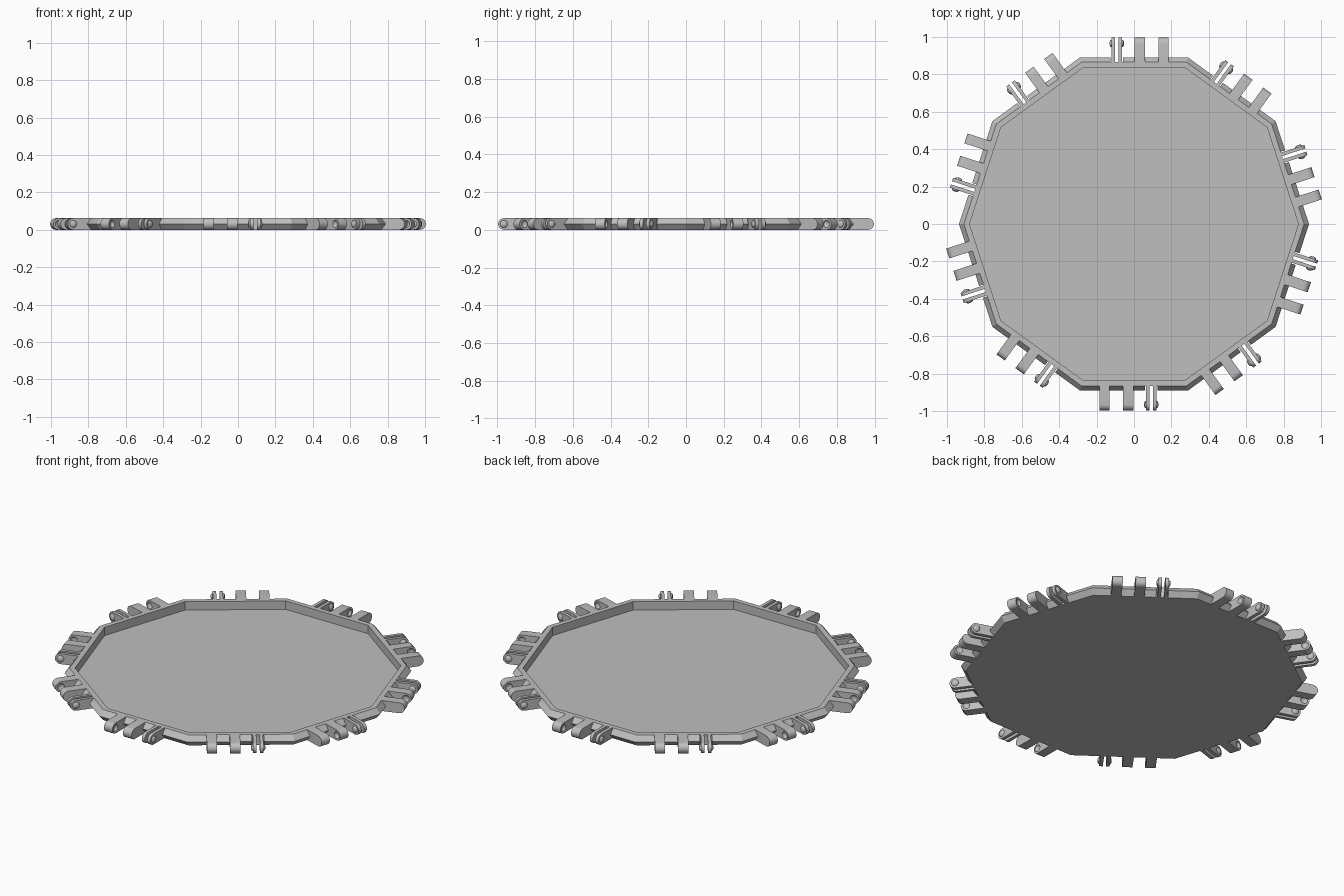
import bpy, bmesh, math
from mathutils import Matrix, Vector

cube = bpy.data.objects.get("Cube")
if cube:
    bpy.data.objects.remove(cube, do_unlink=True)

SIDES = 10
H = 0.062          # overall height
MID = H / 2
EDGE = 0.865       # centre to rim edge
PIN = 0.965        # centre to hinge axis

grey = bpy.data.materials.new("light_grey")
grey.use_nodes = True
COLOUR = (0.52, 0.52, 0.52, 1)
grey.diffuse_color = COLOUR
grey.node_tree.nodes["Principled BSDF"].inputs["Base Color"].default_value = COLOUR


def make_object(name, bm):
    bmesh.ops.recalc_face_normals(bm, faces=bm.faces)
    mesh = bpy.data.meshes.new(name)
    bm.to_mesh(mesh)
    bm.free()
    mesh.materials.append(grey)
    obj = bpy.data.objects.new(name, mesh)
    bpy.context.collection.objects.link(obj)
    return obj


def turns():
    return [Matrix.Rotation(math.tau * k / SIDES, 4, 'Z') for k in range(SIDES)]


def add_arm(bm, x0, x1, turn):
    """Flat arm along -y with a fully rounded outer end."""
    profile = [(-EDGE + 0.002, 0), (-EDGE + 0.002, H)]
    for i in range(13):
        a = math.pi * (0.5 + i / 12)
        profile.append((-PIN + MID * math.cos(a), MID + MID * math.sin(a)))
    face = bm.faces.new([bm.verts.new(turn @ Vector((x0, y, z))) for y, z in profile])
    ext = bmesh.ops.extrude_face_region(bm, geom=[face])
    shift = turn @ Vector((x1 - x0, 0, 0))
    moved = [v for v in ext["geom"] if isinstance(v, bmesh.types.BMVert)]
    bmesh.ops.translate(bm, verts=moved, vec=shift)


def add_button(bm, x, depth, radius, turn):
    """Flattened ball centred on the hinge axis."""
    m = turn @ Matrix.Translation((x, -PIN, MID)) @ Matrix.Diagonal((depth, radius, radius, 1))
    m = m @ Matrix.Rotation(math.pi / 2, 4, 'Y')
    bmesh.ops.create_uvsphere(bm, u_segments=16, v_segments=8, radius=1, matrix=m)


def cut(obj, cutter):
    cutter.hide_render = True
    cutter.hide_set(True)
    mod = obj.modifiers.new("cut", 'BOOLEAN')
    mod.operation = 'DIFFERENCE'
    mod.solver = 'EXACT'
    mod.object = cutter
    bpy.context.view_layer.update()
    result = bpy.data.meshes.new_from_object(obj.evaluated_get(bpy.context.evaluated_depsgraph_get()))
    obj.modifiers.clear()
    obj.data = result
    bpy.data.objects.remove(cutter, do_unlink=True)


# Tray: ridged outer wall, flat rim, recessed floor
bm = bmesh.new()
rings = []
for apothem, z in [(EDGE, 0), (0.89, MID), (EDGE, H), (0.836, H), (0.836, 0.012)]:
    r = apothem / math.cos(math.pi / SIDES)
    rings.append([bm.verts.new((r * math.cos(math.tau * k / SIDES),
                                r * math.sin(math.tau * k / SIDES), z)) for k in range(SIDES)])
for low, high in zip(rings, rings[1:]):
    for k in range(SIDES):
        n = (k + 1) % SIDES
        bm.faces.new((low[k], low[n], high[n], high[k]))
bm.faces.new(rings[0])
bm.faces.new(rings[-1])
tray = make_object("tray", bm)

# Clearance notches behind the clips
bm = bmesh.new()
for turn in turns():
    m = turn @ Matrix.Translation((0.092, -EDGE - 0.05, MID)) @ Matrix.Diagonal((0.066, 0.1, 0.2, 1))
    bmesh.ops.create_cube(bm, size=1, matrix=m)
cut(tray, make_object("notch_cutter", bm))

# Solid hinge tabs with facing dimples
bm = bmesh.new()
dimples = bmesh.new()
for turn in turns():
    add_arm(bm, -0.185, -0.13, turn)
    add_arm(bm, -0.06, -0.004, turn)
    add_button(dimples, -0.13, 0.012, 0.02, turn)
    add_button(dimples, -0.06, 0.012, 0.02, turn)
tabs = make_object("hinge_tabs", bm)
cut(tabs, make_object("dimple_cutter", dimples))

# Split clips: two thin plates with a button on each outer side
bm = bmesh.new()
buttons = bmesh.new()
for turn in turns():
    add_arm(bm, 0.064, 0.083, turn)
    add_arm(bm, 0.101, 0.12, turn)
    add_button(buttons, 0.064, 0.011, 0.02, turn)
    add_button(buttons, 0.12, 0.011, 0.02, turn)
clips = make_object("clip_plates", bm)
pins = make_object("clip_buttons", buttons)

# Smooth the round ends and buttons, keep edges sharp
bpy.ops.object.select_all(action='DESELECT')
for obj in (tabs, clips, pins):
    obj.select_set(True)
bpy.context.view_layer.objects.active = tabs
bpy.ops.object.shade_smooth_by_angle(angle=math.radians(30))
